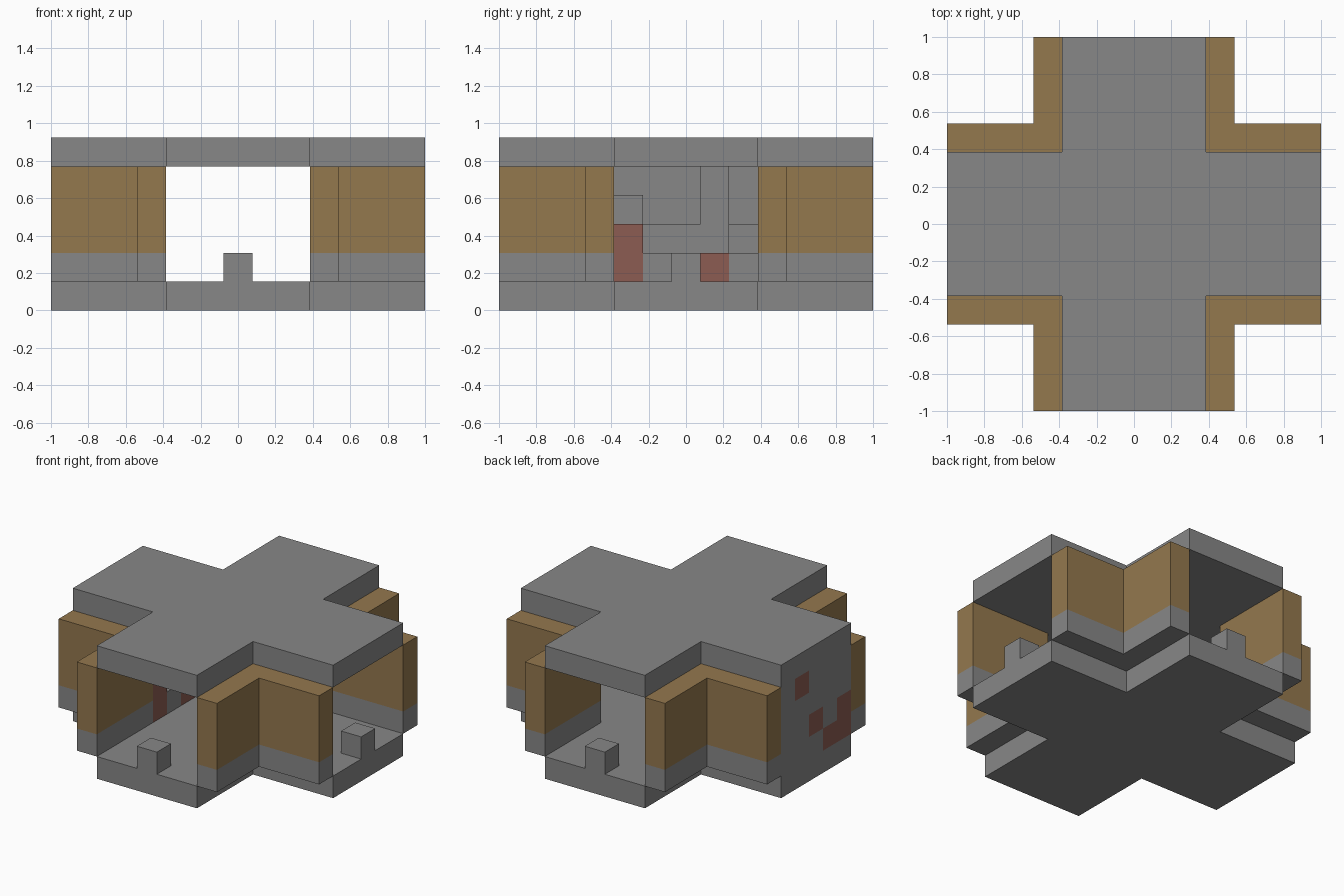
import bpy, bmesh, math
from mathutils import Vector

cube = bpy.data.objects.get("Cube")
if cube:
    bpy.data.objects.remove(cube, do_unlink=True)

N = 13                 # blocks along the longest side
S = 2 / N              # size of one block
MID = range(4, 9)      # the five blocks across each arm


def material(name, color):
    m = bpy.data.materials.new(name)
    m.use_nodes = True
    m.diffuse_color = (*color, 1)
    m.node_tree.nodes["Principled BSDF"].inputs["Base Color"].default_value = (*color, 1)
    return m


MATS = [material("stone_gray", (0.242, 0.242, 0.242)),
        material("earth_brown", (0.296, 0.188, 0.076)),
        material("rubble_red", (0.262, 0.107, 0.084))]
GRAY, BROWN, RED = range(3)

# Each part is a dictionary: block position -> colour
parts = {}

# Cross shaped floor and ceiling
cross = [(x, y) for x in range(N) for y in range(N) if x in MID or y in MID]
parts["floor"] = {(x, y, 0): GRAY for x, y in cross}
parts["ceiling"] = {(x, y, 5): GRAY for x, y in cross}

# Four L shaped corner walls, gray at the foot and brown above
for sx, side in ((0, "right"), (1, "left")):
    for sy, end in ((0, "front"), (1, "back")):
        cells = {}
        for i in range(4):
            for a, b in ((i, 3), (3, i)):
                x = N - 1 - a if sx else a
                y = N - 1 - b if sy else b
                for z in range(1, 5):
                    cells[x, y, z] = GRAY if z == 1 else BROWN
        parts[f"{end}_{side}_wall"] = cells

# Single block posts on the three open arm ends
for name, x, y in (("front_post", 6, 0), ("back_post", 6, 12), ("left_post", 12, 6)):
    parts[name] = {(x, y, 1): GRAY}

# Stepped rubble blocking the fourth arm: depth of each stack, bottom row first
rubble = {}
for z, row in enumerate(("44444", "43332", "31131", "11131"), 1):
    for y, depth in zip(MID, row):
        for x in range(int(depth)):
            rubble[x, y, z] = GRAY
outer_red = ((4, 1), (4, 2), (5, 1), (6, 2), (7, 4))
inner_red = ((4, 1), (4, 2), (6, 1), (7, 1))
for x, spots in ((0, outer_red), (3, inner_red)):
    for y, z in spots:
        rubble[x, y, z] = RED
parts["rubble"] = rubble

solid = {c for cells in parts.values() for c in cells}
AXES = [Vector(v) for v in ((1, 0, 0), (0, 1, 0), (0, 0, 1))]


def build(name, cells):
    """Skin the blocks of one part, leaving out buried faces."""
    bm = bmesh.new()
    for cell, color in cells.items():
        centre = Vector(cell) + Vector((0.5, 0.5, 0.5)) - Vector((N / 2, N / 2, 0))
        for i in range(3):
            for sign in (1, -1):
                n = AXES[i] * sign
                if tuple(int(round(c)) for c in Vector(cell) + n) in solid:
                    continue
                u = AXES[(i + 1) % 3] / 2
                v = AXES[(i + 2) % 3] / 2 * sign
                p = centre + n / 2
                corners = (p - u - v, p + u - v, p + u + v, p - u + v)
                face = bm.faces.new([bm.verts.new(c * S) for c in corners])
                face.material_index = color
    bmesh.ops.remove_doubles(bm, verts=bm.verts, dist=S / 100)
    bmesh.ops.dissolve_limit(bm, angle_limit=math.radians(1), verts=bm.verts,
                             edges=bm.edges, delimit={'MATERIAL'})
    mesh = bpy.data.meshes.new(name)
    bm.to_mesh(mesh)
    bm.free()
    for m in MATS:
        mesh.materials.append(m)
    bpy.context.collection.objects.link(bpy.data.objects.new(name, mesh))


for part_name, part_cells in parts.items():
    build(part_name, part_cells)
